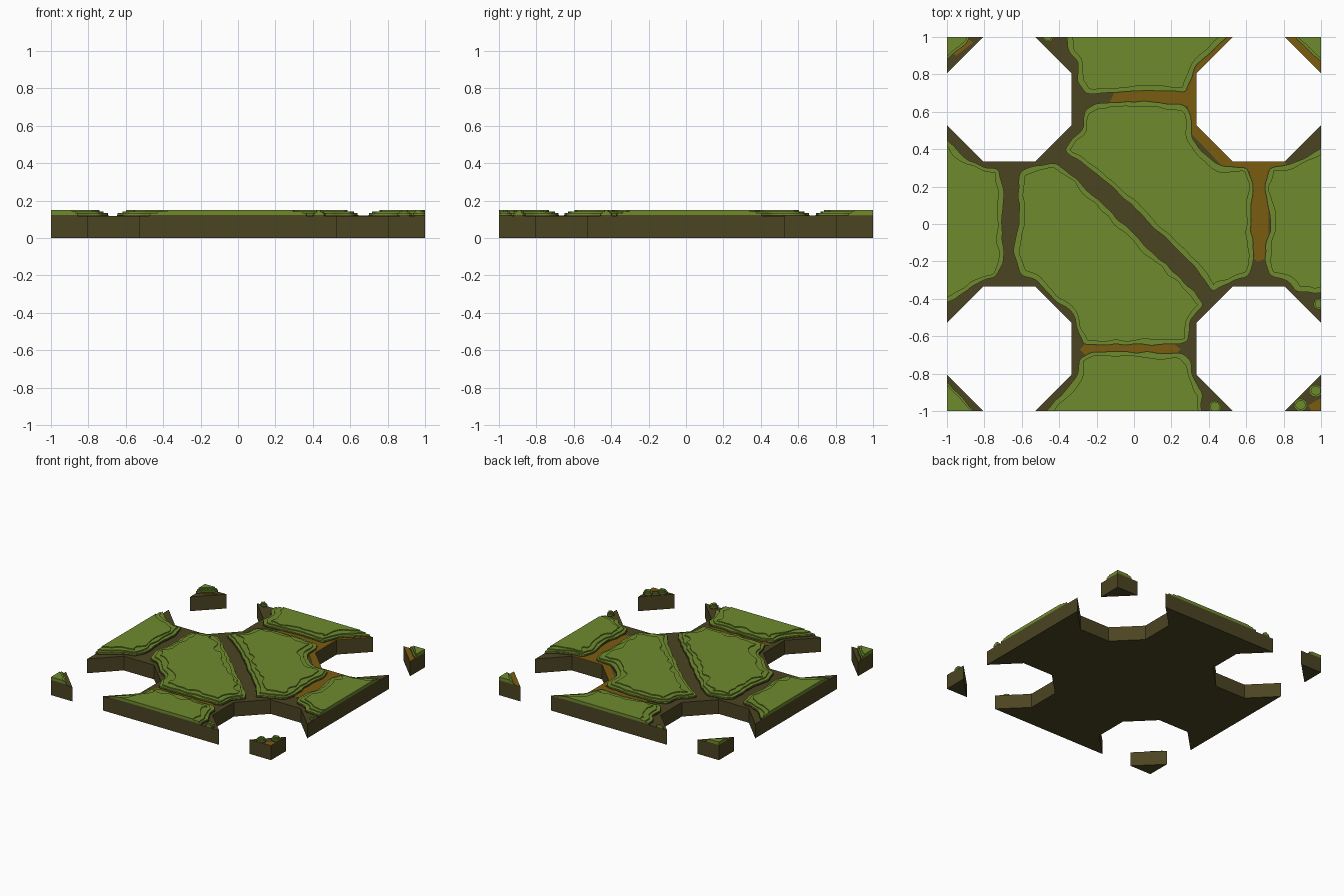
import bpy, bmesh, math
from mathutils import Vector, noise

if "Cube" in bpy.data.objects:
    bpy.data.objects.remove(bpy.data.objects["Cube"])


def material(name, rgb):
    m = bpy.data.materials.new(name)
    m.diffuse_color = (*rgb, 1)
    m.use_nodes = True
    m.node_tree.nodes["Principled BSDF"].inputs["Base Color"].default_value = m.diffuse_color
    return m


BROWN = material("dark earth", (0.070, 0.058, 0.016))
GREEN = material("moss green", (0.156, 0.254, 0.027))
OCHRE = material("ochre clay", (0.195, 0.105, 0.005))
MATS = [BROWN, GREEN, OCHRE]
BASE_TOP = 0.117


def add_prism(bm, outline, z0, z1, mat):
    """Extrude a flat outline, clipped to the square tile."""
    part = bmesh.new()
    part.faces.new([part.verts.new((p[0], p[1], z0)) for p in outline])
    for n in ((1, 0, 0), (-1, 0, 0), (0, 1, 0), (0, -1, 0)):
        bmesh.ops.bisect_plane(part, geom=part.verts[:] + part.edges[:] + part.faces[:],
                               plane_co=n, plane_no=n, clear_outer=True)
    r = bmesh.ops.extrude_face_region(part, geom=part.faces[:], use_keep_orig=True)
    for v in r["geom"]:
        if isinstance(v, bmesh.types.BMVert):
            v.co.z = z1
    bmesh.ops.recalc_face_normals(part, faces=part.faces[:])
    for f in part.faces:
        f.material_index = mat
    tmp = bpy.data.meshes.new("tmp")
    part.to_mesh(tmp)
    part.free()
    bm.from_mesh(tmp)
    bpy.data.meshes.remove(tmp)


def finish(name, bm):
    me = bpy.data.meshes.new(name)
    bm.to_mesh(me)
    bm.free()
    for m in MATS:
        me.materials.append(m)
    ob = bpy.data.objects.new(name, me)
    bpy.context.collection.objects.link(ob)
    return ob


def rough_outline(points):
    """Resample a coarse polygon, round its corners and make it wobble."""
    pts = [Vector(p) / 100 for p in points]
    area = sum(a.cross(b) for a, b in zip(pts, pts[1:] + pts[:1]))
    if area < 0:
        pts.reverse()
    out = []
    for a, b in zip(pts, pts[1:] + pts[:1]):
        n = max(1, round((b - a).length / 0.015))
        out += [a.lerp(b, i / n) for i in range(n)]
    for _ in range(4):
        out = [(out[i - 1] + out[i] * 2 + out[(i + 1) % len(out)]) / 4 for i in range(len(out))]
    return inset(out, 0.002, 0.010, 14)


def inset(loop, d, wobble, freq):
    """Offset a loop inwards by a noisy distance, dropping folded points."""
    n, out = len(loop), []
    for i, p in enumerate(loop):
        t = (loop[(i + 1) % n] - loop[i - 1]).normalized()
        di = d + wobble * noise.noise(Vector((p.x * freq, p.y * freq, d * 90)))
        q = p + Vector((-t.y, t.x)) * di
        if d < 0.01 or min((q - o).length for o in loop) > di * 0.96:
            out.append(q)
    return out


def stone(name, points, scale=1.0):
    """Terraced mossy slab: earth skirt and three green steps."""
    loop = rough_outline(points)
    bm = bmesh.new()
    z = BASE_TOP
    for d, top, mat, wob in ((0, 0.124, 0, 0), (0.003, 0.133, 1, 0),
                             (0.028, 0.142, 1, 0.014), (0.066, 0.149, 1, 0.035)):
        ring = inset(loop, d * scale, wob * scale, 11) if d else loop
        if len(ring) > 5:
            add_prism(bm, ring, z, top, mat)
            z = top
    finish(name, bm)


def mound(name, x, y, r):
    stone(name, [(x + r * math.cos(k * math.pi / 4), y + r * math.sin(k * math.pi / 4))
                 for k in range(8)], 0.3)


# Base plate: square tile with four octagonal holes, corners left as loose wedges
A, B, C = 0.333, 0.529, 0.805
quarter = [(1, B), (C, A), (B, A), (A, B), (A, C), (B, 1)]
wedge = [(C, 1), (1, C), (1, 1)]


def turn(p, k):
    x, y = p
    for _ in range(k):
        x, y = -y, x
    return x, y


bm = bmesh.new()
add_prism(bm, [turn(p, k) for k in range(4) for p in quarter], 0, BASE_TOP, 0)
finish("base_plate", bm)
for k in range(4):
    bm = bmesh.new()
    add_prism(bm, [turn(p, k) for p in wedge], 0, BASE_TOP, 0)
    finish("corner_wedge", bm)

# Ochre clay showing in some of the gaps
for name, pts in (
    ("clay_north", [(-.13, .65), (-.07, .63), (.29, .63), (.29, .72), (-.1, .715)]),
    ("clay_northeast_rim", [(A, C), (B, 1), (.42, 1), (.29, .83), (.29, .5), (.5, .28),
                            (.85, .28), (C, A), (B, A), (A, B)]),
    ("clay_east", [(.62, .28), (.62, -.17), (.66, -.2), (.72, -.18), (.72, .28)]),
    ("clay_south", [(-.29, -.67), (-.25, -.63), (.2, -.63), (.25, -.67), (.2, -.71), (-.25, -.71)]),
    ("clay_northeast_corner", wedge),
    ("clay_southeast_corner", [(.93, -.97), (1, -.93), (1, -1), (.95, -1)]),
    ("clay_northwest_corner", [(-.95, .9), (-.86, .97), (-.9, 1), (-1, .93)]),
):
    bm = bmesh.new()
    add_prism(bm, pts, BASE_TOP, 0.1205, 2)
    finish(name, bm)

# Two large slabs in the middle
stone("centre_stone_upper", [
    (-38, 40), (-33, 45), (-27, 52), (-27, 62), (-21, 65), (9, 66), (28, 64), (32, 57),
    (31, 45), (37, 38), (47, 31), (61, 31), (64, 21), (63, 2), (65, -19), (62, -28),
    (49, -33), (42, -37), (33, -24), (17, -8), (1, 7), (-18, 25), (-33, 35)])
stone("centre_stone_lower", [
    (-62, 28), (-55, 31), (-41, 33), (-30, 24), (1, -6), (33, -36), (38, -43), (30, -51),
    (30, -63), (25, -65), (-27, -65), (-31, -57), (-31, -50), (-45, -39), (-53, -30),
    (-61, -28), (-65, -15), (-62, 3)])

# Slabs that run out over the four tile edges
stone("north_stone", [
    (-36, 110), (-37, 95), (-30, 86), (-31, 76), (-26, 69), (9, 71), (28, 70), (31, 77),
    (33, 84), (41, 91), (52, 101), (60, 110)])
stone("south_stone", [
    (-58, -110), (-48, -100), (-39, -91), (-31, -82), (-30, -72), (-23, -68), (26, -68),
    (31, -73), (31, -82), (38, -90), (36, -97), (40, -110)])
stone("west_stone", [
    (-110, 57), (-100, 46), (-90, 35), (-80, 31), (-72, 30), (-69, 20), (-70, 0),
    (-69, -21), (-73, -28), (-84, -32), (-95, -41), (-110, -45)])
stone("east_stone", [
    (110, 46), (100, 41), (91, 35), (83, 32), (72, 30), (69, 20), (73, 2), (69, -19),
    (72, -28), (81, -30), (87, -37), (100, -37), (110, -37)])

# Small mossy lumps on the corner wedges and hole rims
stone("northwest_lump", [(-110, 110), (-87, 110), (-88, 98), (-100, 87), (-110, 86)], 0.4)
stone("northeast_lump", [(110, 110), (84, 110), (85, 100), (100, 86), (110, 84)], 0.4)
stone("southwest_lump", [(-110, -110), (-84, -110), (-85, -100), (-100, -84), (-110, -82)], 0.4)
for x, y, r in ((89, -97, 4), (97, -89, 4.5), (-46, 100, 4), (99, -43, 4), (43, -98, 4.5)):
    mound("small_mound", x, y, r)
